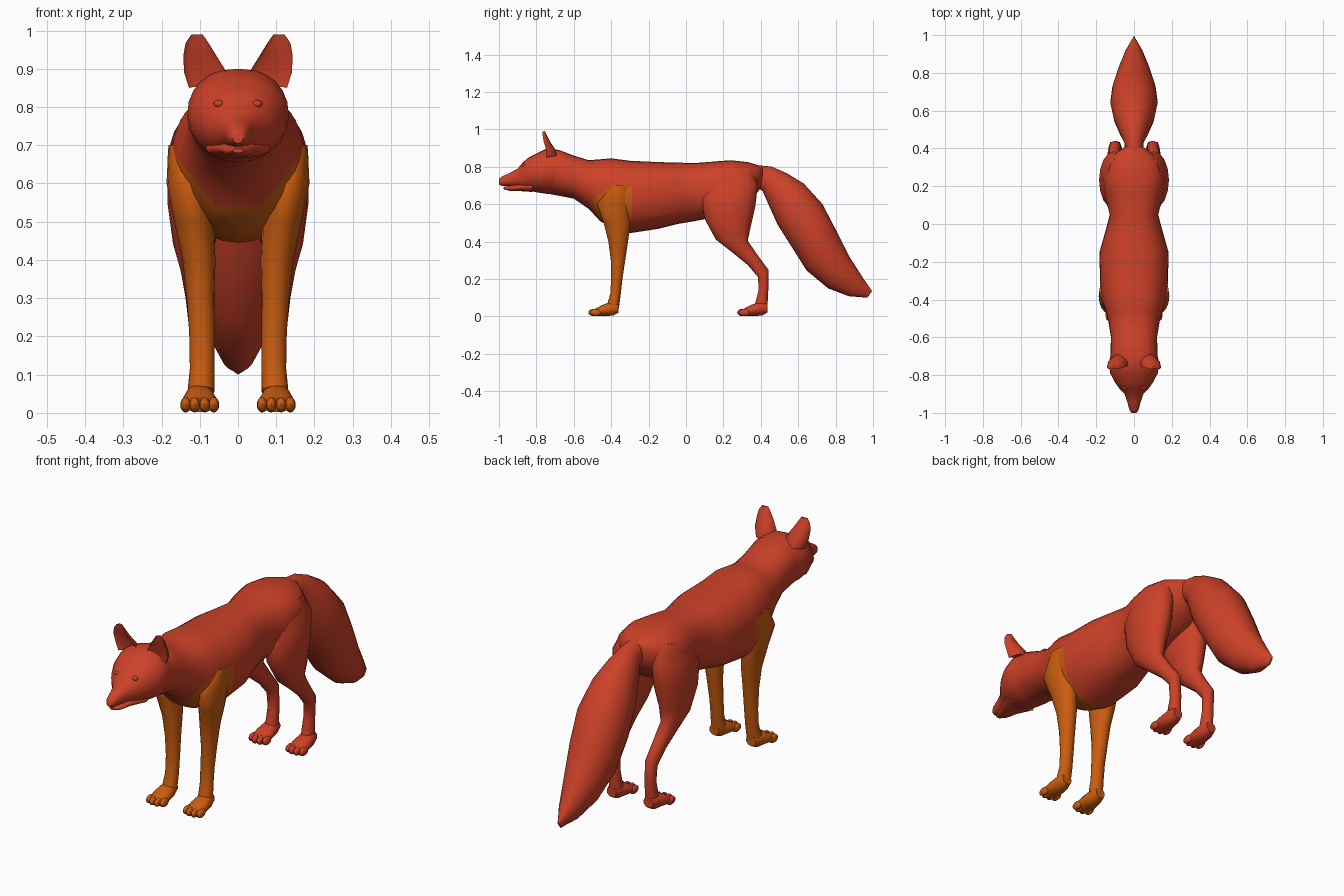
import bpy, bmesh
from math import sin, cos, pi
from mathutils import Vector, Matrix

cube = bpy.data.objects.get("Cube")
if cube:
    bpy.data.objects.remove(cube)


def material(name, color):
    m = bpy.data.materials.new(name)
    m.use_nodes = True
    m.diffuse_color = color
    m.node_tree.nodes["Principled BSDF"].inputs["Base Color"].default_value = color
    return m


RED = material("fox red", (0.61, 0.053, 0.021, 1))
ORANGE = material("burnt orange", (0.59, 0.108, 0.005, 1))


def loft(bm, sections, sides=20, power=1.0, cup=1.0, flip=1):
    """Skin oval rings; each is (y, z) of one edge, (y, z) of the other, half width, centre x."""
    rings = []
    for y1, z1, y2, z2, hw, xc in sections:
        a, b = Vector((xc, y1, z1)), Vector((xc, y2, z2))
        mid, half = (a + b) / 2, (a - b) / 2
        ring = []
        for i in range(sides):
            c, s = cos(2 * pi * i / sides), sin(2 * pi * i / sides)
            p = power if c > 0 else 1.0
            along = abs(c) ** p * (cup if c > 0 else -1)
            across = abs(s) ** p * (1 if s > 0 else -1)
            v = mid + half * along + Vector((across * hw, 0, 0))
            v.x *= flip
            ring.append(bm.verts.new(v))
        rings.append(ring)
    for r, q in zip(rings, rings[1:]):
        for i in range(sides):
            j = (i + 1) % sides
            bm.faces.new((r[i], r[j], q[j], q[i]))
    bm.faces.new(rings[0])
    bm.faces.new(rings[-1][::-1])


def ball(bm, centre, size):
    mat = Matrix.Translation(centre) @ Matrix.Diagonal((*size, 1))
    bmesh.ops.create_uvsphere(bm, u_segments=12, v_segments=8, radius=1, matrix=mat)


def finish(name, bm, *mats):
    bmesh.ops.recalc_face_normals(bm, faces=bm.faces[:])
    me = bpy.data.meshes.new(name)
    bm.to_mesh(me)
    bm.free()
    for m in mats:
        me.materials.append(m)
    me.shade_smooth()
    me.set_sharp_from_angle(angle=1.0)
    ob = bpy.data.objects.new(name, me)
    bpy.context.collection.objects.link(ob)
    return ob


# Torso and neck: (y, top z, bottom z, half width)
torso = [(-.76, .87, .66, .115), (-.68, .89, .645, .125), (-.6, .86, .63, .122),
         (-.52, .835, .575, .135), (-.46, .84, .51, .15), (-.4, .845, .475, .172),
         (-.3, .832, .445, .18), (-.15, .825, .468, .183), (-.04, .822, .495, .152),
         (.05, .82, .51, .128), (.15, .828, .53, .155), (.24, .835, .56, .165),
         (.33, .825, .6, .145), (.38, .81, .66, .09), (.41, .80, .7, .045)]
bm = bmesh.new()
loft(bm, [(y, t, y, b, w, 0) for y, t, b, w in torso], 28, .85)


# Cut the chest patch edges, then colour the faces inside them
def cut(point, normal):
    bmesh.ops.bisect_plane(bm, geom=bm.verts[:] + bm.edges[:] + bm.faces[:],
                           plane_co=point, plane_no=normal)


cut((0, -.29, 0), (0, 1, 0))
cut((0, 0, .54), (0, 0, 1))
for s in (1, -1):
    cut((s * .06, 0, .54), (-1.3 * s, 0, 1))
for f in bm.faces:
    c = f.calc_center_median()
    edge = .54 + max(0, abs(c.x) - .06) * 1.3
    f.material_index = int(-.52 < c.y < -.29 and c.z < edge)
finish("torso", bm, RED, ORANGE)

# Skull and muzzle
skull = [(-1, .735, .705, .014), (-.985, .748, .698, .024), (-.94, .768, .695, .036),
         (-.9, .79, .69, .05), (-.87, .826, .68, .078), (-.84, .85, .672, .1),
         (-.79, .875, .662, .126), (-.74, .9, .655, .133), (-.68, .89, .655, .122)]
bm = bmesh.new()
loft(bm, [(y, t, y, b, w, 0) for y, t, b, w in skull], 24, .9)
finish("head", bm, RED)

# Lower jaw
jaw = [(-.975, .692, .68, .014), (-.94, .7, .67, .032), (-.89, .712, .67, .05),
       (-.82, .72, .665, .085)]
bm = bmesh.new()
loft(bm, [(y, t, y, b, w, 0) for y, t, b, w in jaw], 16)
finish("lower_jaw", bm, RED)

# Nose tip
bm = bmesh.new()
ball(bm, (0, -.98, .725), (.021, .02, .021))
finish("nose", bm, RED)

# Tail, a full brush that tapers to a blunt edge
tail = [(.37, .81, .36, .7, .045), (.46, .8, .41, .67, .052), (.54, .765, .44, .6, .078),
        (.63, .71, .49, .49, .108), (.73, .6, .56, .38, .126), (.8, .465, .645, .245, .115),
        (.87, .325, .76, .15, .085), (.95, .2, .87, .108, .045), (.995, .135, .97, .1, .004)]
bm = bmesh.new()
loft(bm, [(*t, 0) for t in tail], 20)
finish("tail", bm, RED)

# Paired parts: front edge (y, z), back edge (y, z), half width, centre x
ear = [(-.8, .84, -.69, .86, .045, .083), (-.795, .885, -.7, .895, .056, .085),
       (-.792, .93, -.73, .94, .043, .1), (-.788, .965, -.745, .97, .03, .107),
       (-.782, .988, -.755, .99, .015, .107)]
front_leg = [(-.41, .7, -.29, .7, .03, .152), (-.475, .6, -.29, .6, .056, .131),
             (-.44, .5, -.295, .5, .052, .115), (-.415, .4, -.31, .4, .043, .102),
             (-.402, .3, -.325, .3, .036, .098), (-.4, .2, -.34, .2, .033, .094),
             (-.405, .12, -.35, .11, .032, .094), (-.42, .07, -.36, .04, .035, .097)]
hind_leg = [(.12, .75, .35, .79, .05, .09), (.08, .63, .385, .71, .08, .105),
            (.1, .52, .37, .585, .077, .108), (.16, .41, .345, .475, .055, .115),
            (.25, .34, .33, .405, .038, .112), (.33, .275, .385, .325, .032, .105),
            (.385, .21, .44, .25, .029, .1), (.388, .14, .44, .14, .027, .097),
            (.37, .07, .435, .04, .03, .097)]


def paw(bm, heel, side):
    rows = [(0, .07, .02, .026), (-.03, .082, .004, .036),
            (-.09, .06, .002, .046), (-.135, .036, .002, .044)]
    loft(bm, [(heel + y, t, heel + y, b, w, .1) for y, t, b, w in rows], 14, flip=side)
    for dx in (-.037, -.013, .013, .037):
        reach = -.132 if abs(dx) < .02 else -.122
        ball(bm, (side * (.1 + dx), heel + reach, .021), (.014, .03, .02))


for side, label in ((1, "left"), (-1, "right")):
    bm = bmesh.new()
    loft(bm, ear, 16, cup=-.3, flip=side)
    finish(label + "_ear", bm, RED)

    bm = bmesh.new()
    ball(bm, (side * .05, -.868, .808), (.014, .012, .01))
    finish(label + "_eye", bm, RED)

    for name, rows, heel, mat in (("front_leg", front_leg, -.36, ORANGE),
                                  ("hind_leg", hind_leg, .435, RED)):
        bm = bmesh.new()
        loft(bm, rows, 16, flip=side)
        paw(bm, heel, side)
        finish(label + "_" + name, bm, mat)
